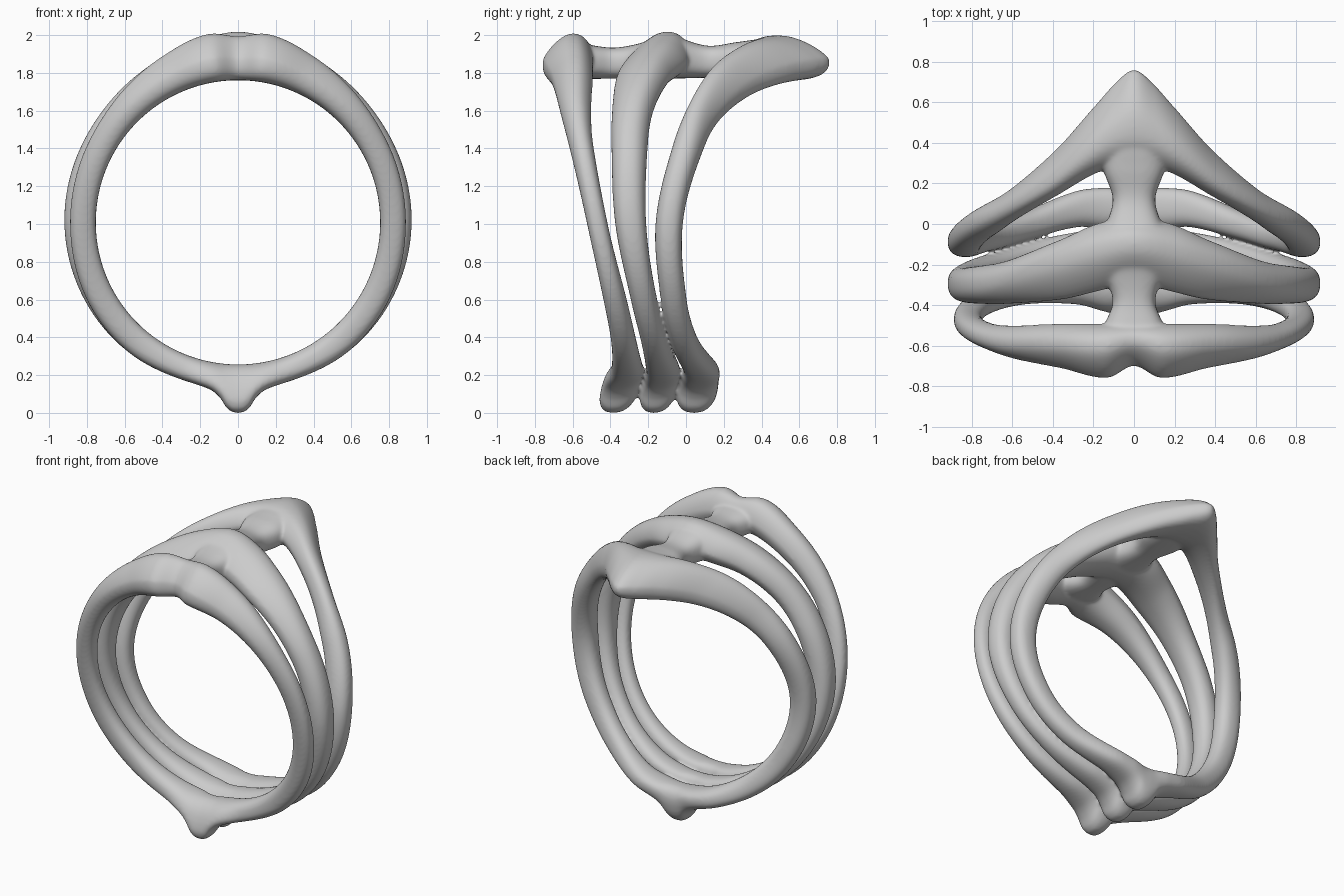
import bpy, bmesh, math
from mathutils import Vector

BORE = 0.752      # radius of the finger hole
CENTRE = 1.0      # height of the ring axis
SIDES = 28        # points around each cross-section
STEPS = 200       # sections around each band
PEAK = 0.38       # how far the crown of each band narrows to a ridge

old = bpy.data.objects.get("Cube")
if old:
    bpy.data.objects.remove(old, do_unlink=True)

metal = bpy.data.materials.new("light grey metal")
metal.use_nodes = True
metal.diffuse_color = (0.6, 0.6, 0.6, 1)
for node in metal.node_tree.nodes:
    if node.type == 'BSDF_PRINCIPLED':
        node.inputs["Base Color"].default_value = (0.6, 0.6, 0.6, 1)
        node.inputs["Roughness"].default_value = 0.5


def sample(keys, t):
    """Smooth interpolation of rows (t, values...), level at both ends."""
    t = min(max(t, keys[0][0]), keys[-1][0])
    i = 0
    while i < len(keys) - 2 and t > keys[i + 1][0]:
        i += 1

    def slope(j, c):
        if j == 0 or j == len(keys) - 1:
            return 0.0
        a, b = keys[j - 1], keys[j + 1]
        return (b[c] - a[c]) / (b[0] - a[0])

    a, b = keys[i], keys[i + 1]
    h = b[0] - a[0]
    u = (t - a[0]) / h
    blend = u * u * (3 - 2 * u)
    return [a[c] + (b[c] - a[c]) * blend
            + h * slope(i, c) * u * (1 - u) ** 2
            - h * slope(i + 1, c) * u * u * (1 - u)
            for c in range(1, len(a))]


def rounded_section(power):
    """Unit rounded-square outline as (across, out) pairs."""
    pts = []
    for k in range(SIDES):
        a = math.tau * k / SIDES
        c, s = math.cos(a), math.sin(a)
        pts.append((math.copysign(abs(c) ** (2 / power), c),
                    math.copysign(abs(s) ** (2 / power), s)))
    return pts


def loft(bm, sections, closed):
    rings = [[bm.verts.new(p) for p in sec] for sec in sections]
    pairs = list(zip(rings, rings[1:]))
    if closed:
        pairs.append((rings[-1], rings[0]))
    for r, q in pairs:
        for k in range(SIDES):
            n = (k + 1) % SIDES
            bm.faces.new((r[k], r[n], q[n], q[k]))
    if not closed:
        bm.faces.new(rings[0][::-1])
        bm.faces.new(rings[-1])


def add_band(bm, keys):
    """Sweep a band round the bore; rows: angle from top, y min, y max, outer radius, lean."""
    sections = []
    for i in range(STEPS):
        turn = 360 * i / STEPS
        y0, y1, outer, lean = sample(keys, min(turn, 360 - turn))
        a = math.radians(turn)
        crown = PEAK * max(0, math.cos(a))
        sec = []
        for across, out in rounded_section(2.4):
            r = (BORE + outer) / 2 + out * (outer - BORE) / 2
            narrow = 1 - crown * max(0, out)
            y = (y0 + y1) / 2 + across * narrow * (y1 - y0) / 2 + lean * out
            sec.append(Vector((r * math.sin(a), y, CENTRE + r * math.cos(a))))
        sections.append(sec)
    loft(bm, sections, True)


def add_spine(bm, keys):
    """Bar along the top; rows: y, half width, bottom, top."""
    first, last = keys[0][0], keys[-1][0]
    sections = []
    for i in range(61):
        y = first + (last - first) * i / 60
        half, low, high = sample(keys, y)
        sections.append([Vector((half * c, y, (low + high) / 2 + s * (high - low) / 2))
                         for c, s in rounded_section(2.6)])
    loft(bm, sections, False)


front_band = [
    (0, -.69, -.48, .985, .02), (9, -.75, -.485, 1.01, .025),
    (25, -.705, -.485, .965, .015), (45, -.66, -.495, .92, 0),
    (60, -.615, -.485, .90, 0), (90, -.52, -.41, .89, 0),
    (120, -.43, -.308, .90, 0), (140, -.39, -.257, .90, 0),
    (160, -.39, -.226, .885, -.01), (170, -.42, -.225, .895, -.03),
    (174, -.43, -.232, .93, -.04), (177, -.44, -.24, .995, -.04),
    (180, -.44, -.24, 1.01, -.04)]
middle_band = [
    (0, -.28, .04, 1.01, .03), (12, -.32, .01, .985, .03),
    (25, -.36, -.07, .96, .03), (45, -.385, -.165, .935, .01),
    (60, -.39, -.195, .925, 0), (90, -.37, -.205, .92, 0),
    (120, -.284, -.147, .91, 0), (140, -.23, -.088, .90, 0),
    (160, -.204, -.034, .885, -.01), (170, -.21, -.03, .895, -.02),
    (174, -.22, -.034, .93, -.03), (177, -.23, -.04, .995, -.03),
    (180, -.23, -.04, 1.01, -.03)]
back_band = [
    (0, .27, .765, .99, -.03), (6, .28, .70, .985, -.04),
    (13, .25, .585, .98, -.045), (27, .14, .37, .955, -.05),
    (45, .02, .19, .93, -.03), (60, -.06, .105, .925, -.01),
    (90, -.155, -.01, .92, 0), (120, -.126, .01, .91, 0),
    (140, -.072, .07, .90, 0), (160, -.01, .17, .885, 0),
    (170, -.02, .185, .895, -.01), (174, -.03, .18, .93, -.015),
    (177, -.04, .175, .995, -.02), (180, -.04, .175, 1.01, -.02)]
top_spine = [
    (-.62, .10, 1.765, 1.94), (-.52, .15, 1.76, 1.94),
    (-.38, .105, 1.76, 1.925), (-.25, .14, 1.76, 1.945),
    (-.10, .17, 1.76, 1.99), (.12, .105, 1.765, 1.935),
    (.28, .15, 1.765, 1.955), (.45, .13, 1.77, 1.97),
    (.60, .06, 1.79, 1.92)]

bm = bmesh.new()
for rows in (front_band, middle_band, back_band):
    add_band(bm, rows)
add_spine(bm, top_spine)
bmesh.ops.recalc_face_normals(bm, faces=bm.faces)
mesh = bpy.data.meshes.new("ring_body")
bm.to_mesh(mesh)
bm.free()
ring = bpy.data.objects.new("ring_body", mesh)
bpy.context.collection.objects.link(ring)

# Fuse the parts into one cast body with soft fillets
fuse = ring.modifiers.new("fuse", 'REMESH')
fuse.mode = 'VOXEL'
fuse.voxel_size = 0.0098
soften = ring.modifiers.new("soften", 'SMOOTH')
soften.factor = 0.5
soften.iterations = 14
graph = bpy.context.evaluated_depsgraph_get()
cast = bpy.data.meshes.new_from_object(ring.evaluated_get(graph))
ring.modifiers.clear()
ring.data = cast
cast.name = "ring_body"

# Stand the ring on the ground, centred front to back
depth = [v.co.y for v in cast.vertices]
shift = Vector((0, -(min(depth) + max(depth)) / 2, -min(v.co.z for v in cast.vertices)))
for v in cast.vertices:
    v.co += shift
cast.materials.clear()
cast.materials.append(metal)
cast.polygons.foreach_set("use_smooth", [True] * len(cast.polygons))
cast.update()
